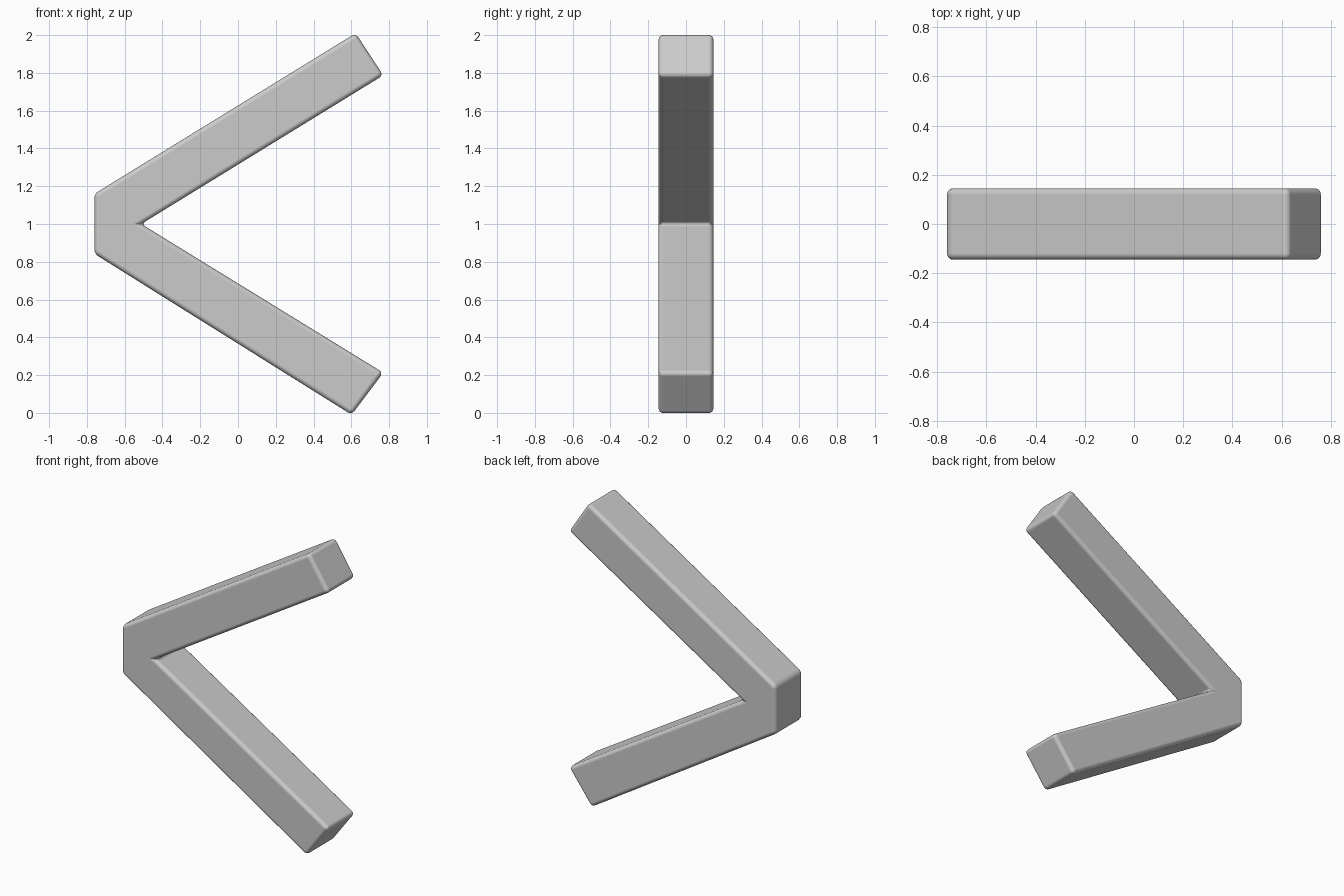
import bpy
import bmesh

if "Cube" in bpy.data.objects:
    bpy.data.objects.remove(bpy.data.objects["Cube"])

HALF_DEPTH = 0.145

# Side profile (x, z) of the angled bracket, clockwise from the upper tip
PROFILE = [
    (0.623, 2.01), (0.769, 1.787), (-0.512, 1.0), (0.769, 0.213),
    (0.602, -0.01), (-0.76, 0.842), (-0.76, 1.16),
]

# Chevron body: extrude the profile through its depth
bm = bmesh.new()
face = bm.faces.new([bm.verts.new((x, -HALF_DEPTH, z)) for x, z in PROFILE])
ext = bmesh.ops.extrude_face_region(bm, geom=[face])
new_verts = [g for g in ext["geom"] if isinstance(g, bmesh.types.BMVert)]
bmesh.ops.translate(bm, verts=new_verts, vec=(0, 2 * HALF_DEPTH, 0))
bmesh.ops.recalc_face_normals(bm, faces=bm.faces)

mesh = bpy.data.meshes.new("chevron_body")
bm.to_mesh(mesh)
bm.free()
body = bpy.data.objects.new("chevron_body", mesh)
bpy.context.collection.objects.link(body)

# Softly rounded edges
bevel = body.modifiers.new("soft_edges", "BEVEL")
bevel.width = 0.025
bevel.segments = 4
bevel.limit_method = "ANGLE"
bevel.harden_normals = True

bpy.context.view_layer.objects.active = body
body.select_set(True)
bpy.ops.object.shade_smooth()
